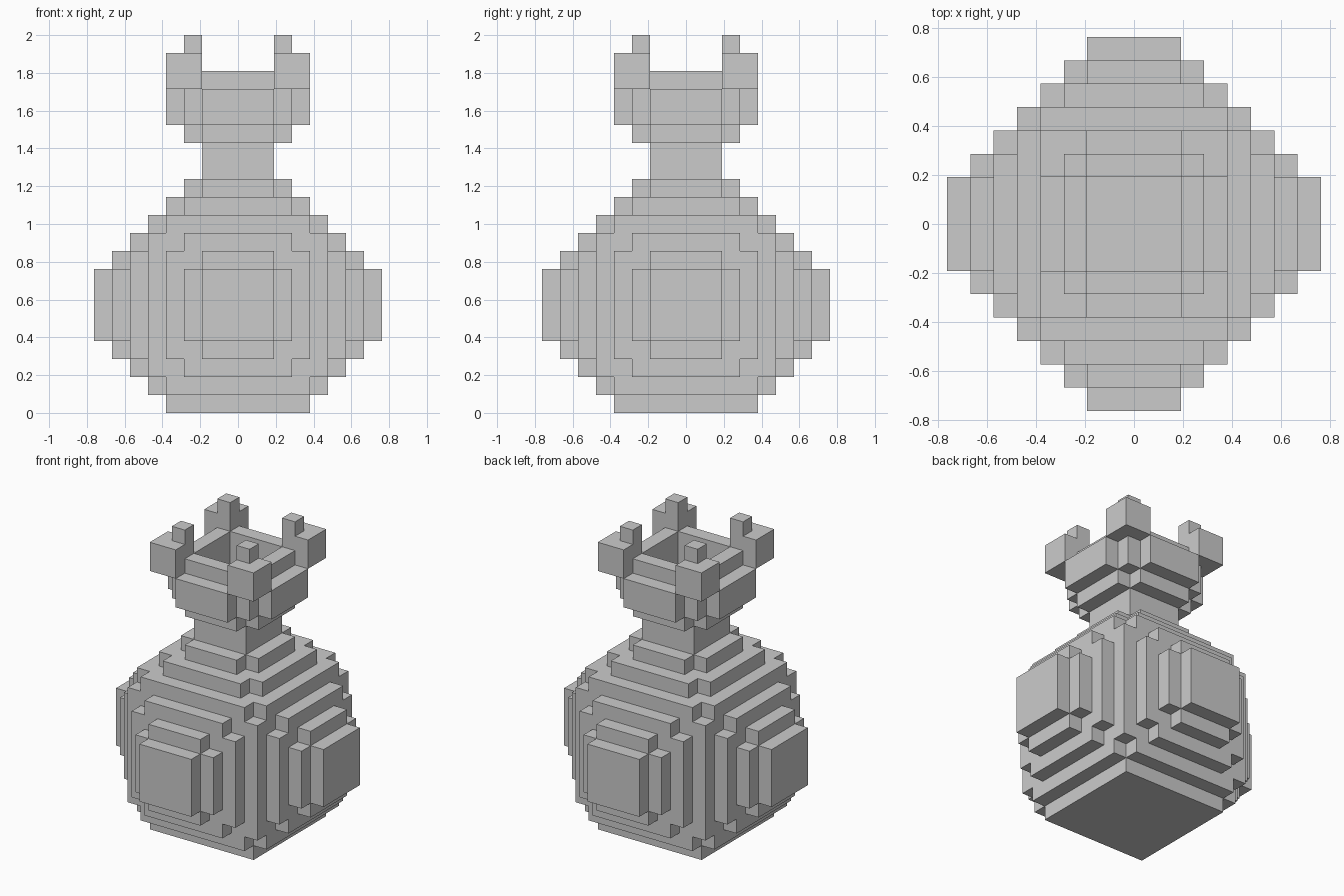
import bpy, bmesh, math
from itertools import product
from mathutils import Vector

if "Cube" in bpy.data.objects:
    bpy.data.objects.remove(bpy.data.objects["Cube"])

U = 2 / 21  # size of one block


def layer(halves, z0, z1):
    """Blocks of centred rectangles (half x, half y) between two heights."""
    return {c for hx, hy in halves
            for c in product(range(-hx, hx), range(-hy, hy), range(z0, z1))}


def four_corners(x0, x1, z0, z1):
    """Square posts mirrored to all four corners."""
    side = [*range(x0, x1), *range(-x1, -x0)]
    return set(product(side, side, range(z0, z1)))


parts = {}

# Rounded bag: stepped ball centred at height 6, plus a square base
steps = set()
for a, b, c in [(8, 2, 2), (7, 3, 2), (6, 4, 3), (5, 5, 4), (4, 3, 6), (3, 2, 7)]:
    steps |= {(a, b, c), (a, c, b), (b, a, c), (b, c, a), (c, a, b), (c, b, a)}
bag = set()
for hx, hy, hz in steps:
    if hz < 8:
        bag |= layer([(hx, hy)], max(0, 6 - hz), 6 + hz)
parts["bag"] = bag | layer([(4, 4)], 0, 1)

# Narrow neck
parts["neck"] = layer([(2, 2)], 13, 15)

# Flared collar with an open top and a thin raised lip
collar = layer([(3, 2), (2, 3)], 15, 16)
collar |= layer([(4, 2), (2, 4), (3, 3)], 16, 18)
collar |= layer([(3, 2), (2, 3)], 18, 19)
parts["collar"] = collar - layer([(2, 2)], 16, 19)

# Corner points of the collar
parts["corner_points"] = four_corners(2, 4, 18, 20) | four_corners(2, 3, 20, 21)

solid = set().union(*parts.values())


def build_skin(name, cells):
    """Outer faces of a group of blocks, with flat areas merged."""
    bm = bmesh.new()
    verts = {}
    for cell in cells:
        for axis, sign in product(range(3), (0, 1)):
            near = list(cell)
            near[axis] += 1 if sign else -1
            if tuple(near) in solid:
                continue
            ring = []
            for p, q in ((0, 0), (1, 0), (1, 1), (0, 1)):
                v = list(cell)
                v[axis] += sign
                v[(axis + 1) % 3] += p
                v[(axis + 2) % 3] += q
                v = tuple(v)
                if v not in verts:
                    verts[v] = bm.verts.new(Vector(v) * U)
                ring.append(verts[v])
            bm.faces.new(ring if sign else ring[::-1])
    bmesh.ops.dissolve_limit(bm, angle_limit=math.radians(1),
                             verts=bm.verts[:], edges=bm.edges[:])
    mesh = bpy.data.meshes.new(name)
    bm.to_mesh(mesh)
    bm.free()
    bpy.context.collection.objects.link(bpy.data.objects.new(name, mesh))


for name, cells in parts.items():
    build_skin(name, cells)
